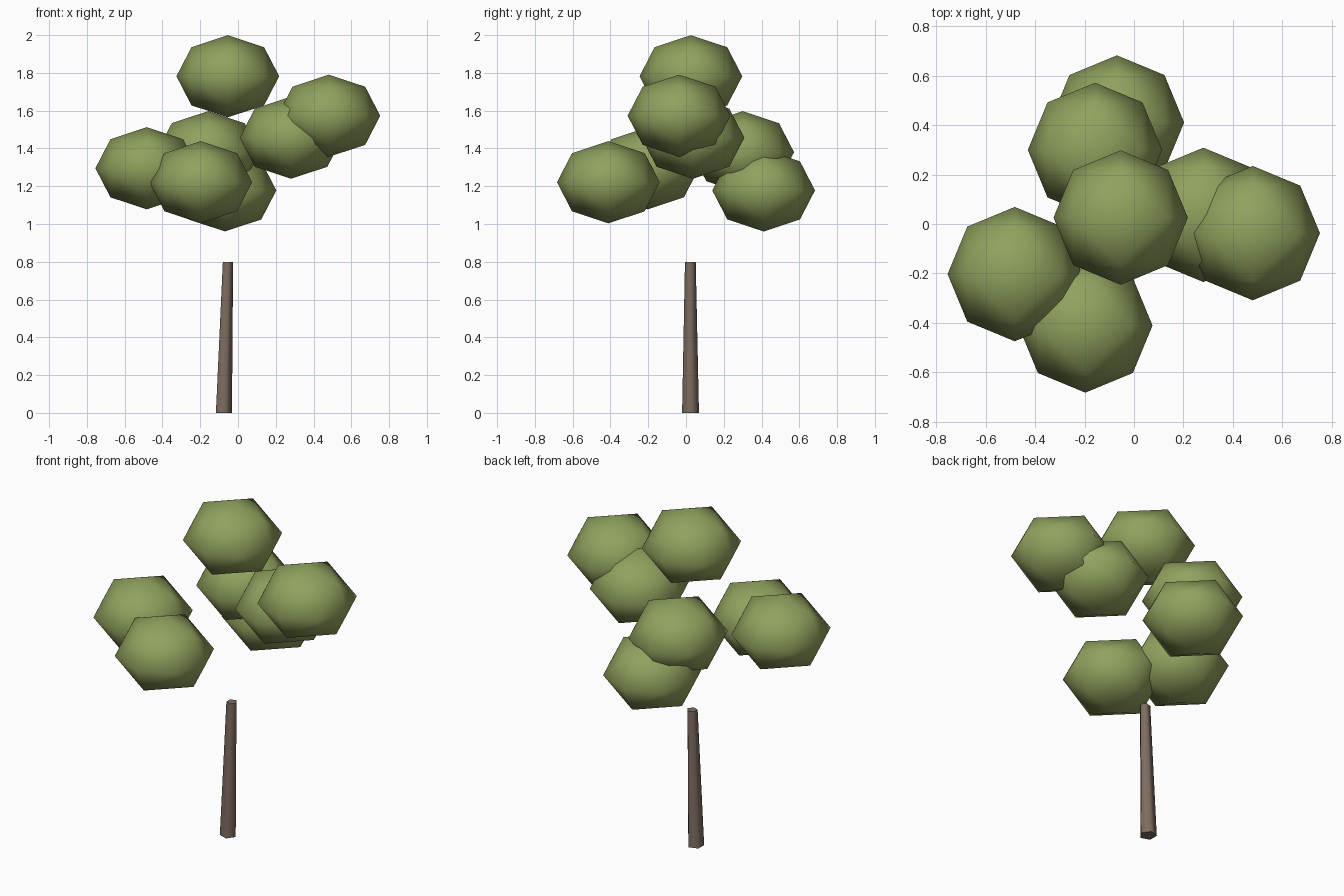
import bpy, bmesh, math
from mathutils import Vector

if "Cube" in bpy.data.objects:
    bpy.data.objects.remove(bpy.data.objects["Cube"], do_unlink=True)


def material(name, rgb):
    m = bpy.data.materials.new(name)
    m.use_nodes = True
    m.diffuse_color = (*rgb, 1)
    bsdf = next(n for n in m.node_tree.nodes if n.type == 'BSDF_PRINCIPLED')
    bsdf.inputs["Base Color"].default_value = (*rgb, 1)
    bsdf.inputs["Roughness"].default_value = 0.9
    return m


def add_object(name, bm, mat, sharp_angle):
    """Turn a bmesh into a smooth object, keeping steep edges sharp."""
    bmesh.ops.recalc_face_normals(bm, faces=bm.faces)
    for f in bm.faces:
        f.smooth = True
    for e in bm.edges:
        e.smooth = e.calc_face_angle(0) < math.radians(sharp_angle)
    me = bpy.data.meshes.new(name)
    bm.to_mesh(me)
    bm.free()
    me.materials.append(mat)
    ob = bpy.data.objects.new(name, me)
    bpy.context.collection.objects.link(ob)
    return ob


leaf_green = material("leaf_green", (0.28, 0.36, 0.112))
bark_brown = material("bark_brown", (0.21, 0.152, 0.116))


# Trunk: leaning, tapered five-sided prism with closed ends
def trunk():
    bm = bmesh.new()
    rings = []
    for x, y, z, r in ((-0.079, 0.024, 0, 0.047), (-0.056, 0.023, 0.8, 0.03)):
        angles = [math.tau * i / 5 for i in range(5)]
        rings.append([bm.verts.new((x + r * math.cos(a), y + r * math.sin(a), z))
                      for a in angles])
    low, high = rings
    for i in range(5):
        j = (i + 1) % 5
        bm.faces.new((low[i], low[j], high[j], high[i]))
    bm.faces.new(low[::-1])
    bm.faces.new(high)
    add_object("trunk", bm, bark_brown, 80)


# Leaf clump: once-subdivided octahedron, rounded and squashed
def leaf_clump(name, center):
    bm = bmesh.new()
    steps = (-1, 0, 1)
    for x in steps:
        for y in steps:
            for z in steps:
                if abs(x) + abs(y) + abs(z) in (1, 2):
                    p = Vector((x, y, z)).normalized()
                    bm.verts.new((p.x * 0.272, p.y * 0.272, p.z * 0.2175))
    bmesh.ops.convex_hull(bm, input=bm.verts)
    add_object(name, bm, leaf_green, 180).location = center


trunk()
clumps = {
    "top_leaves": (-0.054, 0.026, 1.782),
    "left_outer_leaves": (0.481, -0.037, 1.573),
    "left_inner_leaves": (0.281, 0.037, 1.457),
    "right_leaves": (-0.483, -0.203, 1.295),
    "front_leaves": (-0.197, -0.411, 1.221),
    "back_lower_leaves": (-0.069, 0.411, 1.178),
    "back_upper_leaves": (-0.158, 0.3, 1.38),
}
for name, center in clumps.items():
    leaf_clump(name, center)
